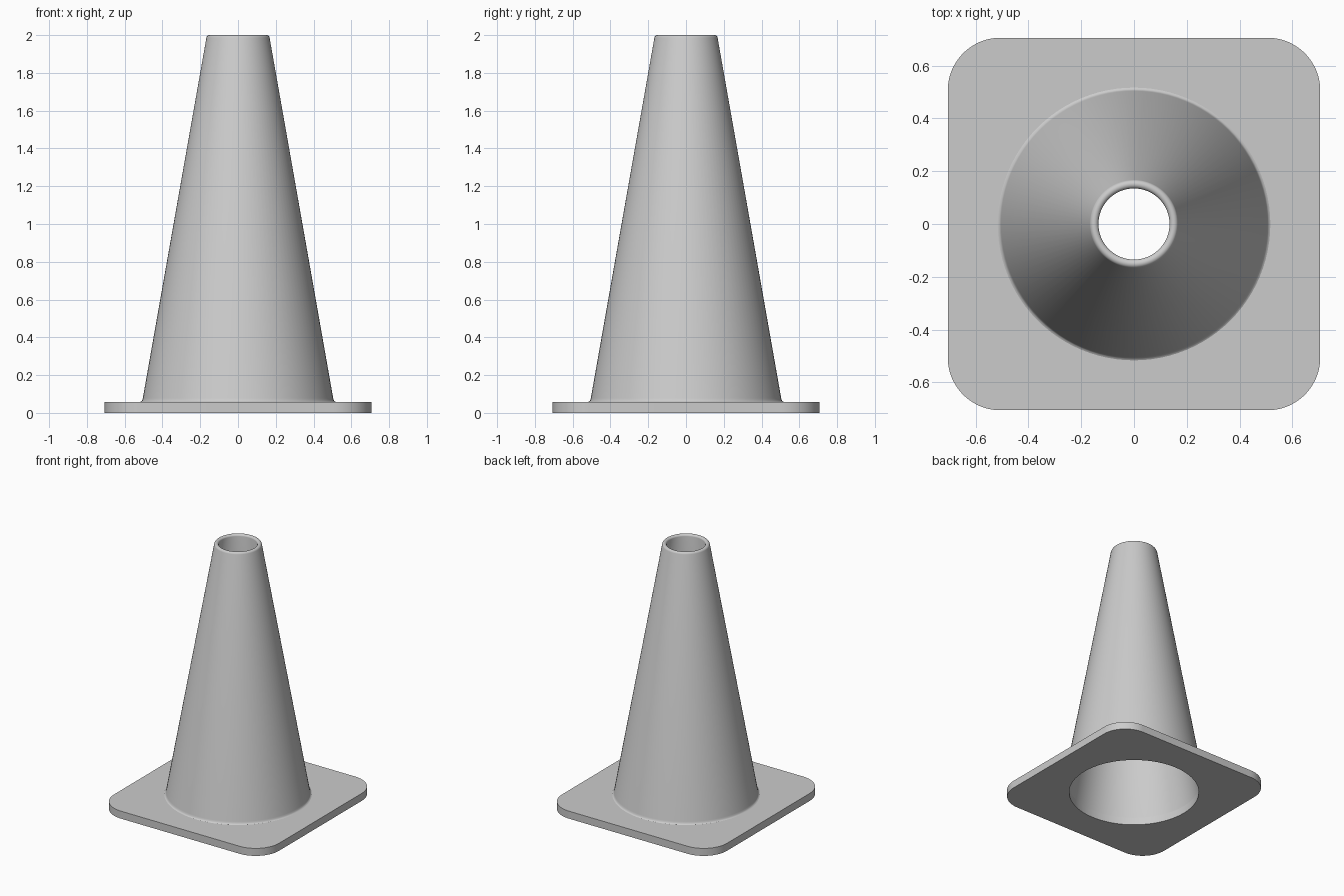
import bpy, bmesh
from math import sin, cos, pi, radians

if "Cube" in bpy.data.objects:
    bpy.data.objects.remove(bpy.data.objects["Cube"], do_unlink=True)

SEGMENTS = 96
HALF, CORNER, THICK = 0.706, 0.2, 0.058
TOP, WALL_BOTTOM, FOOT = 2.0, 0.466, 0.517

grey = bpy.data.materials.new("plain_grey")
grey.use_nodes = True
colour = (0.6, 0.6, 0.6, 1)
grey.diffuse_color = colour
grey.node_tree.nodes["Principled BSDF"].inputs["Base Color"].default_value = colour


def circle(r, z):
    angles = [2 * pi * i / SEGMENTS for i in range(SEGMENTS)]
    return [(r * cos(a), r * sin(a), z) for a in angles]


def rounded_square(z):
    points, per_corner = [], SEGMENTS // 4
    for k in range(4):
        mid = pi / 4 + k * pi / 2
        cx = (HALF - CORNER) * (1 if cos(mid) > 0 else -1)
        cy = (HALF - CORNER) * (1 if sin(mid) > 0 else -1)
        for i in range(per_corner):
            a = k * pi / 2 + pi / 2 * i / (per_corner - 1)
            points.append((cx + CORNER * cos(a), cy + CORNER * sin(a), z))
    return points


def skin(name, loops):
    """Join successive rings of points with quads."""
    bm = bmesh.new()
    rings = [[bm.verts.new(p) for p in loop] for loop in loops]
    for a, b in zip(rings, rings[1:]):
        for i in range(SEGMENTS):
            j = (i + 1) % SEGMENTS
            bm.faces.new((a[i], a[j], b[j], b[i]))
    mesh = bpy.data.meshes.new(name)
    bm.to_mesh(mesh)
    bm.free()
    mesh.materials.append(grey)
    obj = bpy.data.objects.new(name, mesh)
    bpy.context.collection.objects.link(obj)
    bpy.ops.object.select_all(action="DESELECT")
    obj.select_set(True)
    bpy.context.view_layer.objects.active = obj
    bpy.ops.object.shade_smooth_by_angle(angle=radians(30))
    return obj


# Square foot with rounded corners and a round opening
skin("base_plate", [circle(WALL_BOTTOM, THICK), circle(WALL_BOTTOM, 0),
                    rounded_square(0), rounded_square(THICK), circle(FOOT, THICK)])

# Hollow cone: small fillet at the foot, straight wall, rounded lip, inner wall
profile = [(FOOT, THICK), (0.511, 0.061), (0.507, 0.067), (0.504, 0.078)]
lip_mid, lip_r = 0.151, 0.0165
for i in range(9):
    a = radians(10) + radians(160) * i / 8
    profile.append((lip_mid + lip_r * cos(a), TOP - lip_r + lip_r * sin(a)))
profile.append((WALL_BOTTOM, THICK))
skin("cone_body", [circle(r, z) for r, z in profile])
